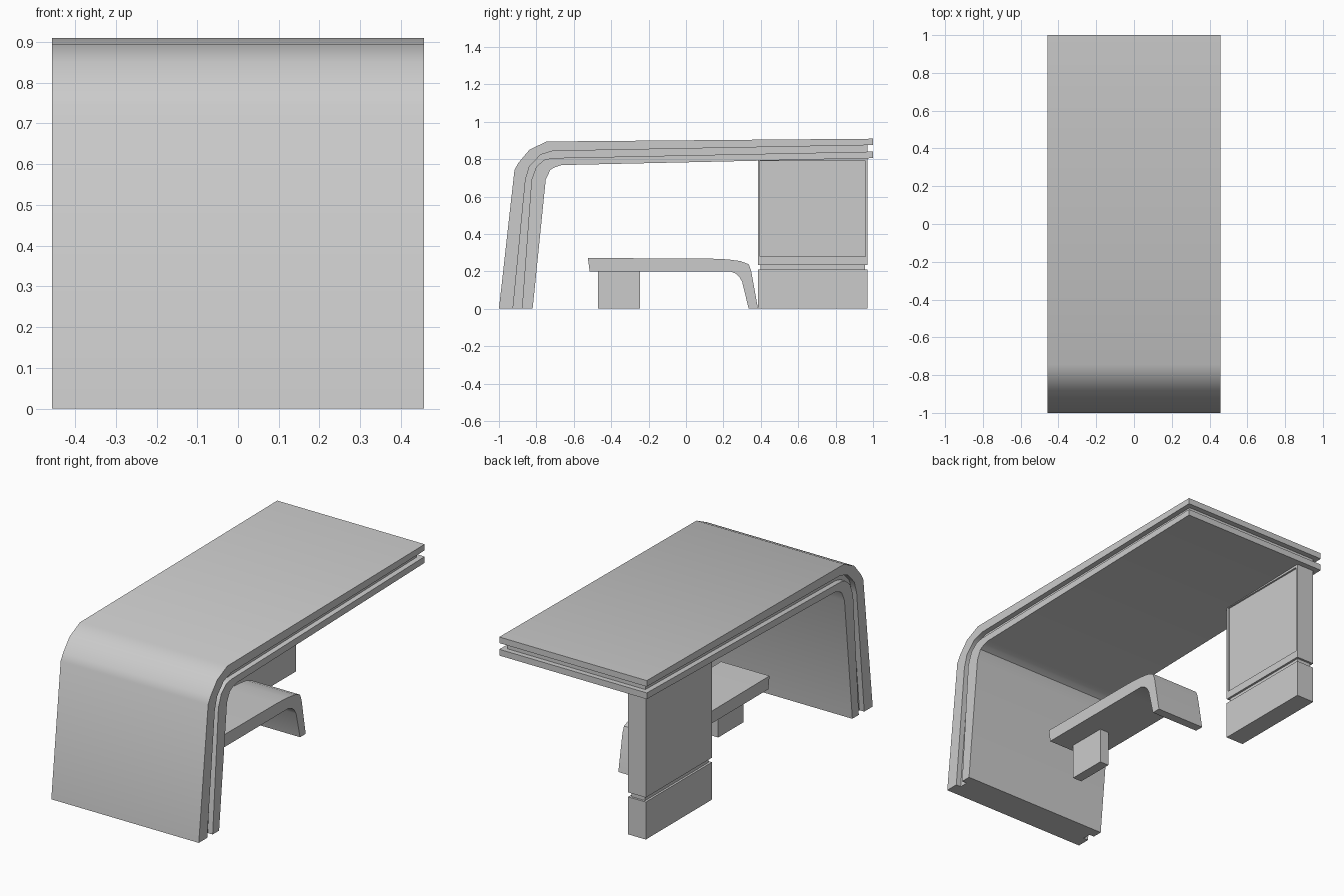
import bpy, bmesh, math

if "Cube" in bpy.data.objects:
    bpy.data.objects.remove(bpy.data.objects["Cube"])


def finish(name, bm, smooth=False):
    bmesh.ops.recalc_face_normals(bm, faces=bm.faces[:])
    mesh = bpy.data.meshes.new(name)
    bm.to_mesh(mesh)
    bm.free()
    ob = bpy.data.objects.new(name, mesh)
    bpy.context.collection.objects.link(ob)
    if smooth:
        bpy.ops.object.select_all(action='DESELECT')
        bpy.context.view_layer.objects.active = ob
        ob.select_set(True)
        bpy.ops.object.shade_smooth_by_angle(angle=math.radians(35))
    return ob


def extrude_profile(name, upper, lower, x0, x1):
    """Solid strip between two matching (y, z) curves, spanning x0..x1."""
    bm = bmesh.new()
    rings = []
    for (uy, uz), (ly, lz) in zip(upper, lower):
        rings.append([bm.verts.new(p) for p in
                      ((x0, uy, uz), (x1, uy, uz), (x1, ly, lz), (x0, ly, lz))])
    for a, b in zip(rings, rings[1:]):
        for i in range(4):
            j = (i + 1) % 4
            bm.faces.new((a[i], a[j], b[j], b[i]))
    bm.faces.new(rings[0])
    bm.faces.new(rings[-1])
    return finish(name, bm, True)


def box_bm(x, y, z):
    bm = bmesh.new()
    bmesh.ops.create_cube(bm, size=1)
    for v in bm.verts:
        for i, (lo, hi) in enumerate((x, y, z)):
            v.co[i] = lo if v.co[i] < 0 else hi
    return bm


def box(name, x, y, z):
    return finish(name, box_bm(x, y, z))


# Canopy curves, from the outside inward
outer = [(-1, 0), (-.917, .743), (-.896, .78), (-.837, .85), (-.746, .894), (1, .909)]
shell_in = [(-.925, 0), (-.858, .69), (-.837, .76), (-.778, .823), (-.714, .843), (1, .875)]
liner_out = [(-.877, 0), (-.826, .69), (-.80, .76), (-.757, .797), (-.714, .806), (1, .84)]
liner_in = [(-.82, 0), (-.75, .69), (-.725, .743), (-.70, .757), (-.666, .768), (1, .805)]
W = .457

extrude_profile("canopy_outer_shell", outer, shell_in, -W, W)
extrude_profile("canopy_inner_liner", liner_out, liner_in, -W, W)

# Recessed core between the two layers
core_top = shell_in[:-1] + [(.97, .8745)]
core_bottom = liner_out[:-1] + [(.97, .8394)]
extrude_profile("canopy_core", core_top, core_bottom, -W + .03, W - .03)

# Bench with a folded back leg
bench_top = [(-.525, .271), (.13, .268), (.22, .264), (.29, .255),
             (.335, .238), (.348, .205), (.385, 0)]
bench_under = [(-.515, .2), (.13, .2), (.235, .2), (.265, .188),
               (.285, .17), (.30, .145), (.335, 0)]
extrude_profile("bench_seat", bench_top, bench_under, -.15, .15)
box("bench_support", (-.028, .028), (-.47, -.245), (0, .2))

# Upright cabinet: base, shadow gap and display body
X, Y = (-.43, -.32), (.385, .97)
box("cabinet_base", X, Y, (0, .21))
box("cabinet_gap", (X[0] + .012, X[1] - .012), (Y[0] + .012, Y[1] - .012), (.205, .24))

# Display body with a shallow framed recess facing the bench
bm = box_bm(X, Y, (.235, .812))
bm.faces.ensure_lookup_table()
face = max(bm.faces, key=lambda f: f.calc_center_median().x)
bmesh.ops.inset_region(bm, faces=[face], thickness=.015)
for v in face.verts:
    v.co.z = .278 if v.co.z < .5 else .79
new = bmesh.ops.extrude_discrete_faces(bm, faces=[face])["faces"][0]
for v in new.verts:
    v.co.x -= .01
finish("cabinet_display", bm)
